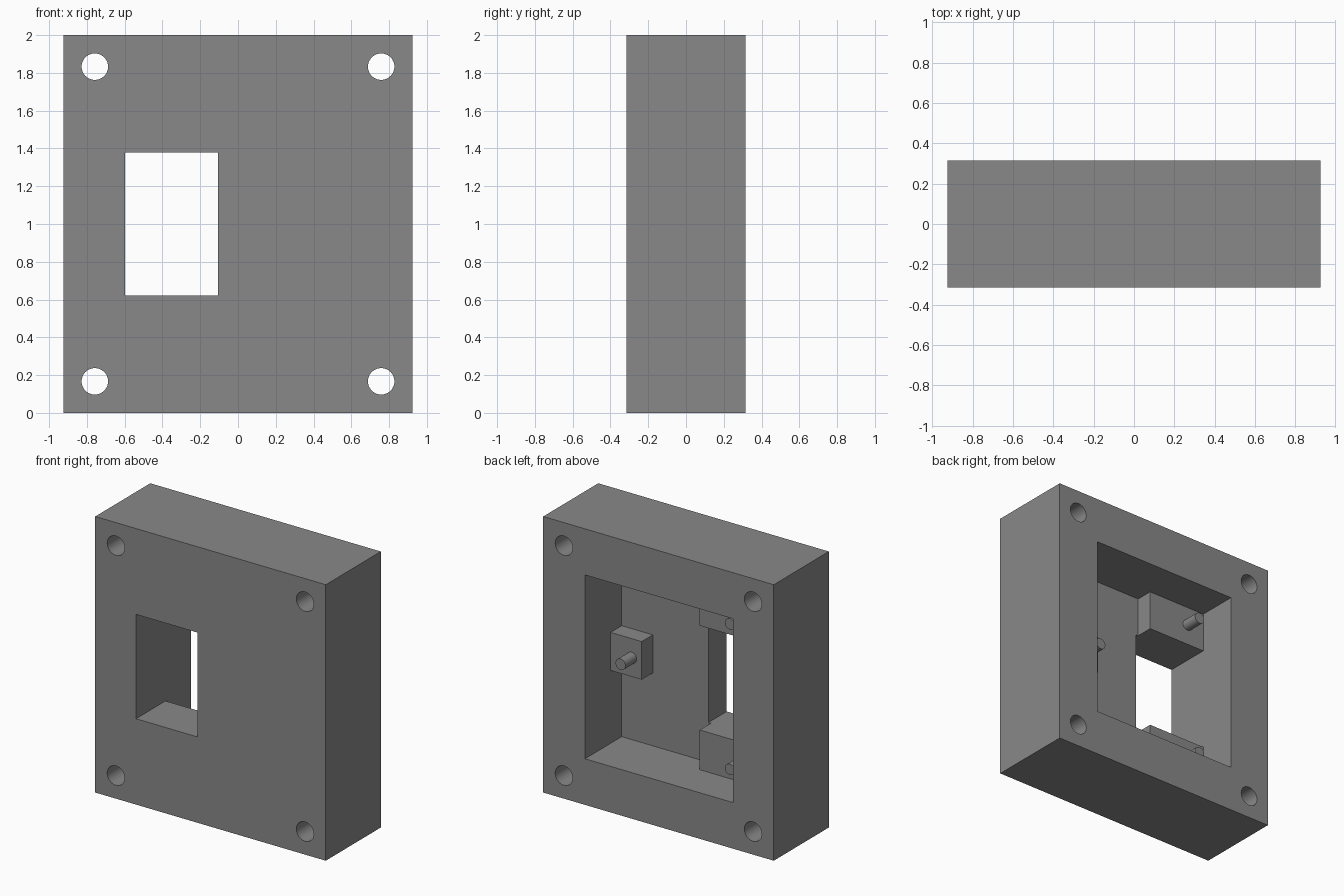
import bpy, math

if "Cube" in bpy.data.objects:
    bpy.data.objects.remove(bpy.data.objects["Cube"])

HALF_X, HALF_Y = 0.924, 0.315       # outer half width and half depth
WALL_L, WALL_R = -0.597, 0.589      # side walls of the rear cavity
CAV_Z = 0.666                       # cavity half height
FLOOR_Y = -0.105                    # inner face of the front wall
BOSS_Y, PIN_Y = 0.022, 0.15         # rear ends of the bosses and pins
WIN_R, WIN_Z = -0.106, 0.378        # window right edge and half height

grey = bpy.data.materials.new("grey")
grey.diffuse_color = (0.25, 0.25, 0.25, 1)
grey.use_nodes = True
grey.node_tree.nodes["Principled BSDF"].inputs["Base Color"].default_value = grey.diffuse_color


def box(name, x0, x1, y0, y1, z0, z1):
    bpy.ops.mesh.primitive_cube_add(
        size=1, location=((x0 + x1) / 2, (y0 + y1) / 2, (z0 + z1) / 2))
    ob = bpy.context.object
    ob.name = name
    ob.scale = (x1 - x0, y1 - y0, z1 - z0)
    bpy.ops.object.transform_apply(location=False, rotation=False, scale=True)
    ob.data.materials.append(grey)
    return ob


def rod(name, x, z, radius, y0, y1, sides=48):
    bpy.ops.mesh.primitive_cylinder_add(
        vertices=sides, radius=radius, depth=y1 - y0,
        location=(x, (y0 + y1) / 2, z), rotation=(math.pi / 2, 0, 0))
    ob = bpy.context.object
    ob.name = name
    ob.data.materials.append(grey)
    bpy.ops.object.shade_smooth_by_angle(angle=math.radians(30))
    return ob


# Housing block, hollowed from the rear
housing = box("housing", -HALF_X, HALF_X, -HALF_Y, HALF_Y, 0, 2)
cutters = [
    box("cavity_cutter", WALL_L, WALL_R, FLOOR_Y, 0.5, 1 - CAV_Z, 1 + CAV_Z),
    box("window_cutter", WALL_L, WIN_R, -0.5, 0.1, 1 - WIN_Z, 1 + WIN_Z),
]
# Corner screw holes
for x in (-0.758, 0.758):
    for z in (0.167, 1.833):
        cutters.append(rod("screw_hole_cutter", x, z, 0.07, -0.5, 0.5))

for cutter in cutters:
    mod = housing.modifiers.new(cutter.name, 'BOOLEAN')
    mod.operation = 'DIFFERENCE'
    mod.solver = 'EXACT'
    mod.object = cutter
    cutter.hide_render = True
bpy.context.view_layer.objects.active = housing
for mod in list(housing.modifiers):
    bpy.ops.object.modifier_apply(modifier=mod.name)
for cutter in cutters:
    bpy.data.objects.remove(cutter)
bpy.ops.object.select_all(action='DESELECT')
housing.select_set(True)
bpy.ops.object.shade_smooth_by_angle(angle=math.radians(30))

# Mounting bosses with pins: above and below the window, and on the far wall
for side, s in (("upper", 1), ("lower", -1)):
    z0, z1 = sorted((1 + s * WIN_Z, 1 + s * CAV_Z))
    box(side + "_boss", WALL_L, -0.125, FLOOR_Y, BOSS_Y, z0, z1)
    rod(side + "_pin", -0.457, 1 + s * 0.527, 0.04, BOSS_Y, PIN_Y, 32)
box("side_boss", 0.34, WALL_R, FLOOR_Y, BOSS_Y, 0.862, 1.138)
rod("side_pin", 0.42, 1.0, 0.04, BOSS_Y, PIN_Y, 32)
